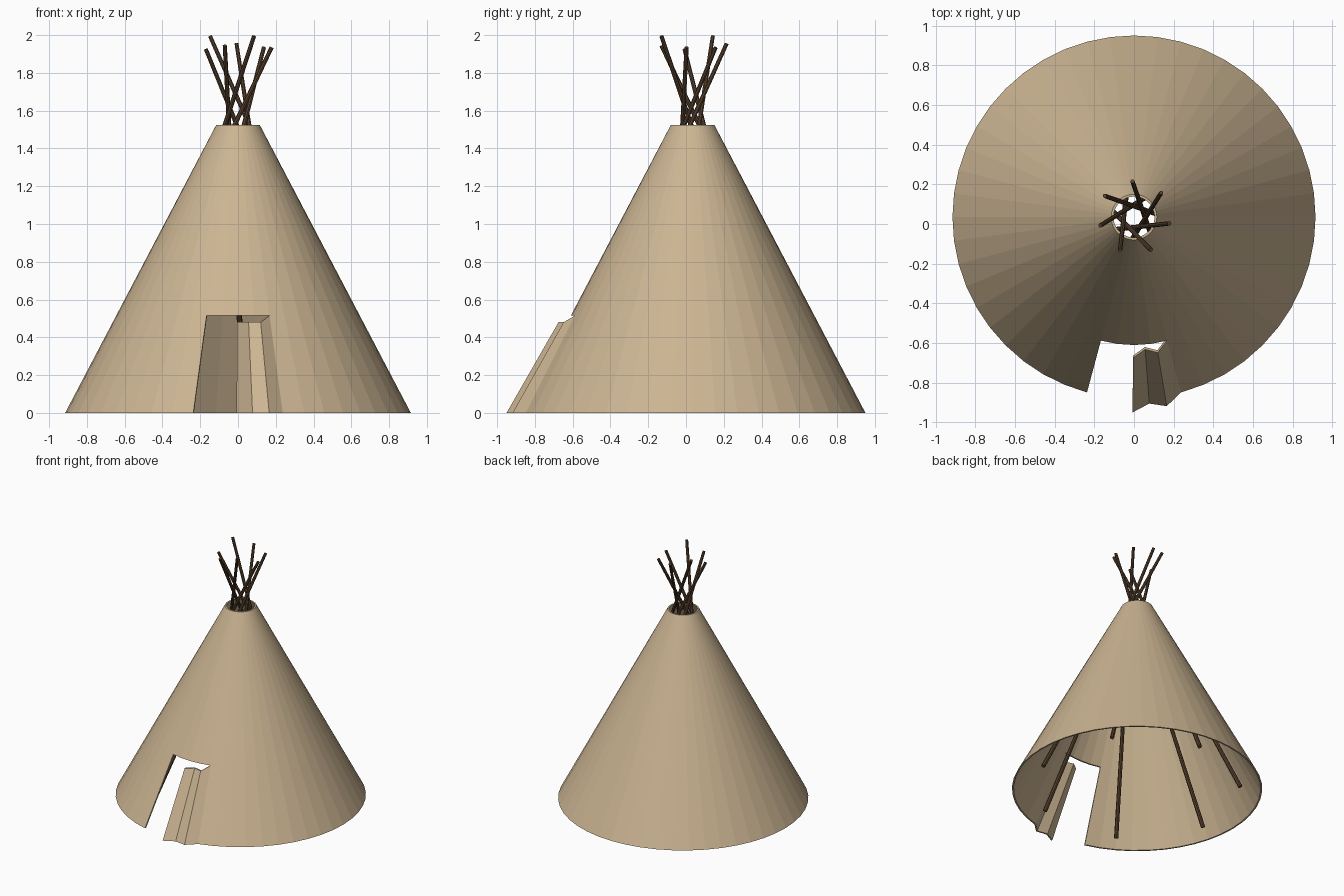
import bpy, bmesh, math
from mathutils import Vector

if "Cube" in bpy.data.objects:
    bpy.data.objects.remove(bpy.data.objects["Cube"])

CY = 0.035            # cone axis offset
SEG = 48
T = 0.012             # cloth thickness
R0, R1, H, DOOR = 0.915, 0.115, 1.525, 0.515


def material(name, color):
    m = bpy.data.materials.new(name)
    m.diffuse_color = (*color, 1)
    m.use_nodes = True
    m.node_tree.nodes["Principled BSDF"].inputs["Base Color"].default_value = m.diffuse_color
    return m


canvas = material("canvas", (0.60, 0.46, 0.29))
wood = material("wood", (0.10, 0.055, 0.028))


def finish(bm, name, mat):
    bmesh.ops.remove_doubles(bm, verts=bm.verts, dist=1e-5)
    bmesh.ops.recalc_face_normals(bm, faces=bm.faces)
    me = bpy.data.meshes.new(name)
    bm.to_mesh(me)
    bm.free()
    me.materials.append(mat)
    ob = bpy.data.objects.new(name, me)
    bpy.context.collection.objects.link(ob)
    return ob


def inward(p):
    d = Vector((p.x, p.y - CY, 0)).normalized()
    return p - d * T


def cloth(quads, name):
    """Turn outer quads into a closed cloth shell, thickened toward the axis."""
    bm = bmesh.new()
    for q in quads:
        bm.faces.new([bm.verts.new(p) for p in q])
    bmesh.ops.remove_doubles(bm, verts=bm.verts, dist=1e-5)
    border = [[v.co.copy() for v in e.verts] for e in bm.edges if e.is_boundary]
    for q in quads:
        bm.faces.new([bm.verts.new(inward(p)) for p in reversed(q)])
    for a, b in border:
        bm.faces.new([bm.verts.new(p) for p in (a, b, inward(b), inward(a))])
    return finish(bm, name, canvas)


def cone_point(i, z):
    a = 2 * math.pi * i / SEG - math.pi / 2
    r = R0 + (R1 - R0) * z / H
    return Vector((r * math.cos(a), CY + r * math.sin(a), z))


# Cone cover, with four segments left out below the door top
quads = []
for i in range(SEG):
    for lo, hi in ((0, DOOR), (DOOR, H)):
        if lo == 0 and (i < 2 or i >= SEG - 2):
            continue
        quads.append([cone_point(i, lo), cone_point(i + 1, lo),
                      cone_point(i + 1, hi), cone_point(i, hi)])
cloth(quads, "tent_cover")

# Folded door flap hinged on the right edge of the opening
bottom = [cone_point(2, 0)] + [Vector(p) for p in
          ((0.165, -0.918, 0), (0.077, -0.905, 0), (-0.008, -0.95, 0))]
top = [cone_point(2, DOOR)] + [Vector(p) for p in
       ((0.12, -0.648, 0.48), (0.056, -0.632, 0.48), (-0.004, -0.675, 0.48))]
cloth([[bottom[k], bottom[k + 1], top[k + 1], top[k]] for k in range(3)], "door_flap")

# Seven leaning poles that cross above the smoke hole
tips = [(-0.07, -0.13, 1.945), (0.085, -0.13, 1.995), (0.178, 0.003, 1.935),
        (0.137, 0.157, 1.935), (-0.008, 0.215, 1.955), (-0.148, 0.142, 1.995),
        (-0.17, -0.008, 1.925)]
for k, tip in enumerate(tips):
    a = math.radians(87.4 + k * 360 / 7)
    foot = Vector((0.755 * math.cos(a), CY + 0.755 * math.sin(a), 0.008))
    axis = Vector(tip) - foot
    bm = bmesh.new()
    bmesh.ops.create_cone(bm, cap_ends=True, segments=8, radius1=0.016,
                          radius2=0.011, depth=axis.length)
    rot = axis.to_track_quat('Z', 'Y').to_matrix()
    for v in bm.verts:
        v.co = rot @ v.co + foot + axis / 2
    finish(bm, f"pole_{k + 1}", wood)
